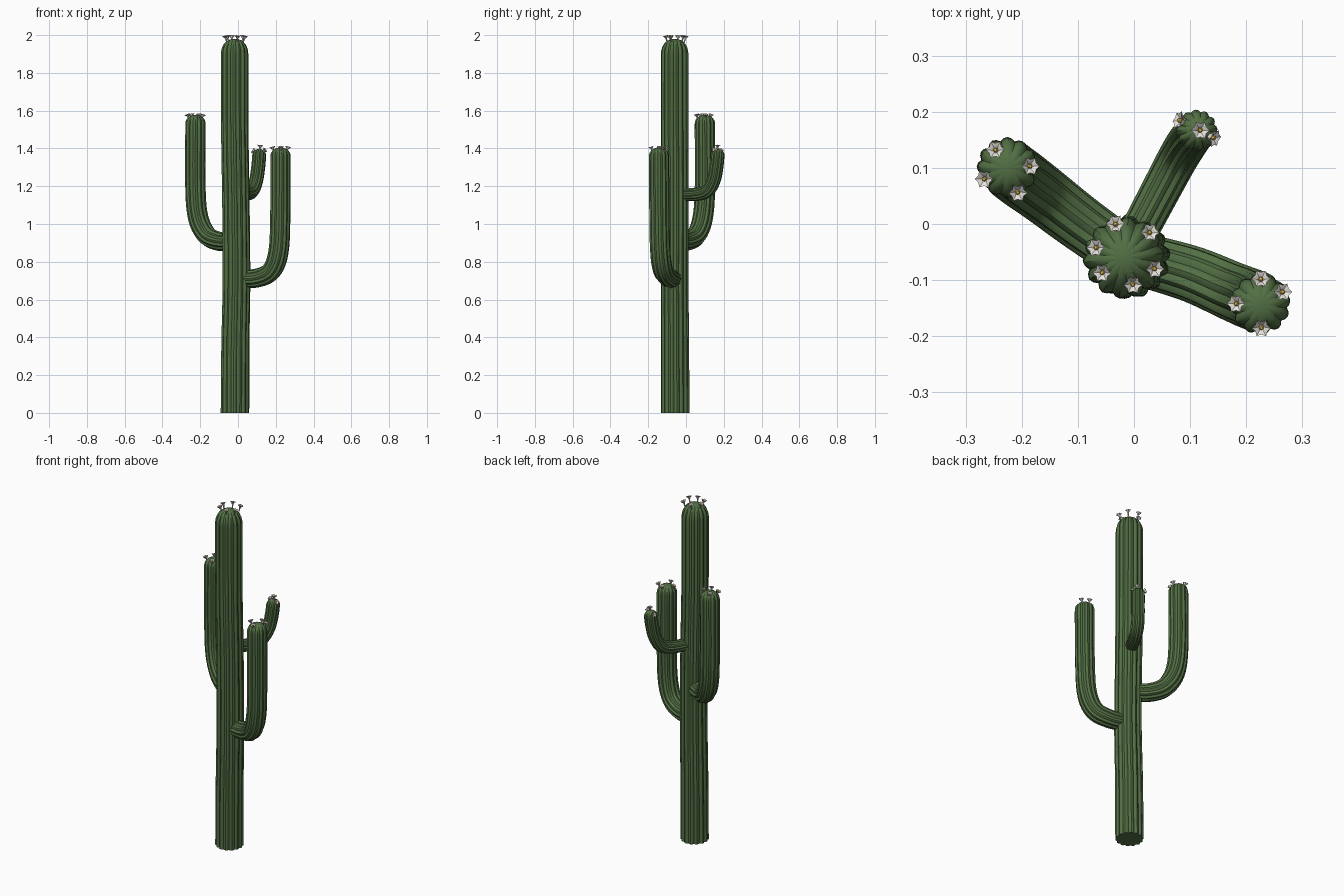
import bpy, bmesh, math
from mathutils import Vector
from mathutils.geometry import interpolate_bezier

cube = bpy.data.objects.get("Cube")
if cube:
    bpy.data.objects.remove(cube, do_unlink=True)


def material(name, rgb):
    m = bpy.data.materials.new(name)
    m.use_nodes = True
    m.diffuse_color = (*rgb, 1)
    bsdf = m.node_tree.nodes["Principled BSDF"]
    bsdf.inputs["Base Color"].default_value = (*rgb, 1)
    bsdf.inputs["Roughness"].default_value = 0.8
    return m


GREEN = material("cactus green", (0.085, 0.16, 0.058))
WHITE = material("petal white", (0.82, 0.79, 0.74))
YELLOW = material("pollen yellow", (0.75, 0.5, 0.06))


def finish(bm, name, mats, angle):
    bmesh.ops.recalc_face_normals(bm, faces=bm.faces)
    me = bpy.data.meshes.new(name)
    bm.to_mesh(me)
    bm.free()
    for m in mats:
        me.materials.append(m)
    ob = bpy.data.objects.new(name, me)
    bpy.context.collection.objects.link(ob)
    bpy.ops.object.select_all(action='DESELECT')
    ob.select_set(True)
    bpy.context.view_layer.objects.active = ob
    bpy.ops.object.shade_smooth_by_angle(angle=math.radians(angle))
    return ob


def smooth_path(points, steps=5):
    """Curve through the points, with tangents from their neighbours."""
    p = [Vector(q) for q in points]
    tan = [(p[min(i + 1, len(p) - 1)] - p[max(i - 1, 0)]).normalized()
           for i in range(len(p))]
    out = [p[0]]
    for i in range(len(p) - 1):
        h = (p[i + 1] - p[i]).length / 3
        out += interpolate_bezier(p[i], p[i] + tan[i] * h,
                                  p[i + 1] - tan[i + 1] * h, p[i + 1], steps + 1)[1:]
    return out


def ribbed_stem(name, points, r_start, r_end, ribs, cap):
    """Sweep a ribbed section along a path and round off the tip."""
    path = smooth_path(points)
    n = len(path)
    rings = []
    for i, c in enumerate(path):
        t = (path[min(i + 1, n - 1)] - path[max(i - 1, 0)]).normalized()
        rings.append((c, t, r_start + (r_end - r_start) * min(1, 2 * i / n)))
    for k in range(1, 7):
        a = k / 7 * math.pi / 2
        rings.append((path[-1] + t * cap * math.sin(a), t, r_end * math.cos(a) ** 0.85))

    bm = bmesh.new()
    count = ribs * 4
    u, prev_t, prev = rings[0][1].orthogonal().normalized(), rings[0][1], None
    for c, t, r in rings:
        u = prev_t.rotation_difference(t) @ u
        prev_t = t
        v = t.cross(u)
        ring = []
        for j in range(count):
            a = 2 * math.pi * j / count
            rr = r * (0.88 + 0.12 * abs(math.sin(a * ribs / 2)))
            ring.append(bm.verts.new(c + (u * math.cos(a) + v * math.sin(a)) * rr))
        if prev:
            for j in range(count):
                k = (j + 1) % count
                bm.faces.new((prev[j], prev[k], ring[k], ring[j]))
        else:
            bm.faces.new(ring[::-1])
        prev = ring
    tip = bm.verts.new(path[-1] + t * cap)
    for j in range(count):
        bm.faces.new((prev[j], prev[(j + 1) % count], tip))
    return finish(bm, name, [GREEN], 28)


def flower(name, head, axis):
    """Trumpet flower with six pointed petals and a yellow centre."""
    bm = bmesh.new()
    # radius at petal tip, radius between petals, height
    profile = [(0.003, 0.003, -0.034), (0.004, 0.004, -0.014), (0.010, 0.008, -0.004),
               (0.017, 0.012, 0.002), (0.009, 0.008, -0.001), (0.004, 0.004, -0.006)]
    prev = None
    for tip, gap, z in profile:
        ring = [bm.verts.new(((gap if j % 2 else tip) * math.cos(j * math.pi / 6),
                              (gap if j % 2 else tip) * math.sin(j * math.pi / 6), z))
                for j in range(12)]
        if prev:
            for j in range(12):
                k = (j + 1) % 12
                bm.faces.new((prev[j], prev[k], ring[k], ring[j]))
        else:
            bm.faces.new(ring[::-1])
        prev = ring
    bm.faces.new(prev)
    # yellow centre
    white = set(bm.faces)
    ball = bmesh.ops.create_uvsphere(bm, u_segments=8, v_segments=5, radius=0.0045)
    bmesh.ops.translate(bm, verts=ball["verts"], vec=(0, 0, -0.002))
    for f in bm.faces:
        f.material_index = 0 if f in white else 1
    ob = finish(bm, name, [WHITE, YELLOW], 30)
    ob.location = head
    ob.rotation_mode = 'QUATERNION'
    ob.rotation_quaternion = Vector((0, 0, 1)).rotation_difference(Vector(axis).normalized())


def crown(name, centre, z, heads):
    """Ring of flowers leaning out from the tip of a stem."""
    for i, (x, y) in enumerate(heads):
        out = Vector((x - centre[0], y - centre[1], 0)).normalized()
        flower(f"{name}_flower_{i + 1}", (x, y, z), out * 0.3 + Vector((0, 0, 1)))


# Trunk
ribbed_stem("trunk", [(-0.016, -0.057, 0), (-0.014, -0.058, 0.35), (-0.008, -0.06, 0.7),
                      (-0.011, -0.058, 1.1), (-0.017, -0.06, 1.5), (-0.018, -0.06, 1.9)],
            0.076, 0.073, 14, 0.08)

# Arms
ribbed_stem("right_arm", [(-0.03, -0.045, 0.905), (-0.1, 0.005, 0.908), (-0.165, 0.055, 0.94),
                          (-0.21, 0.088, 1.03), (-0.225, 0.1, 1.18), (-0.225, 0.1, 1.53)],
            0.048, 0.054, 12, 0.047)
ribbed_stem("left_arm", [(0.02, -0.065, 0.71), (0.105, -0.09, 0.715), (0.175, -0.12, 0.75),
                         (0.212, -0.135, 0.84), (0.223, -0.14, 1.0), (0.225, -0.143, 1.357)],
            0.048, 0.054, 12, 0.047)
ribbed_stem("back_arm", [(0.0, -0.03, 1.158), (0.045, 0.055, 1.157), (0.077, 0.115, 1.177),
                         (0.097, 0.148, 1.235), (0.108, 0.162, 1.31), (0.112, 0.167, 1.362)],
            0.034, 0.037, 12, 0.035)

# Flowers
crown("trunk", (-0.018, -0.06), 1.994,
      [(-0.033, 0.0), (0.028, -0.015), (0.037, -0.08),
       (-0.002, -0.108), (-0.057, -0.087), (-0.068, -0.042)])
crown("right_arm", (-0.225, 0.1), 1.579,
      [(-0.247, 0.132), (-0.185, 0.103), (-0.207, 0.056), (-0.267, 0.08)])
crown("left_arm", (0.225, -0.143), 1.407,
      [(0.226, -0.098), (0.265, -0.121), (0.227, -0.185), (0.182, -0.142)])
flower("back_arm_flower_1", (0.08, 0.185, 1.388), (-0.8, 0.25, 0.5))
flower("back_arm_flower_2", (0.118, 0.167, 1.416), (0.1, 0, 1))
flower("back_arm_flower_3", (0.143, 0.153, 1.392), (0.8, -0.3, 0.6))
